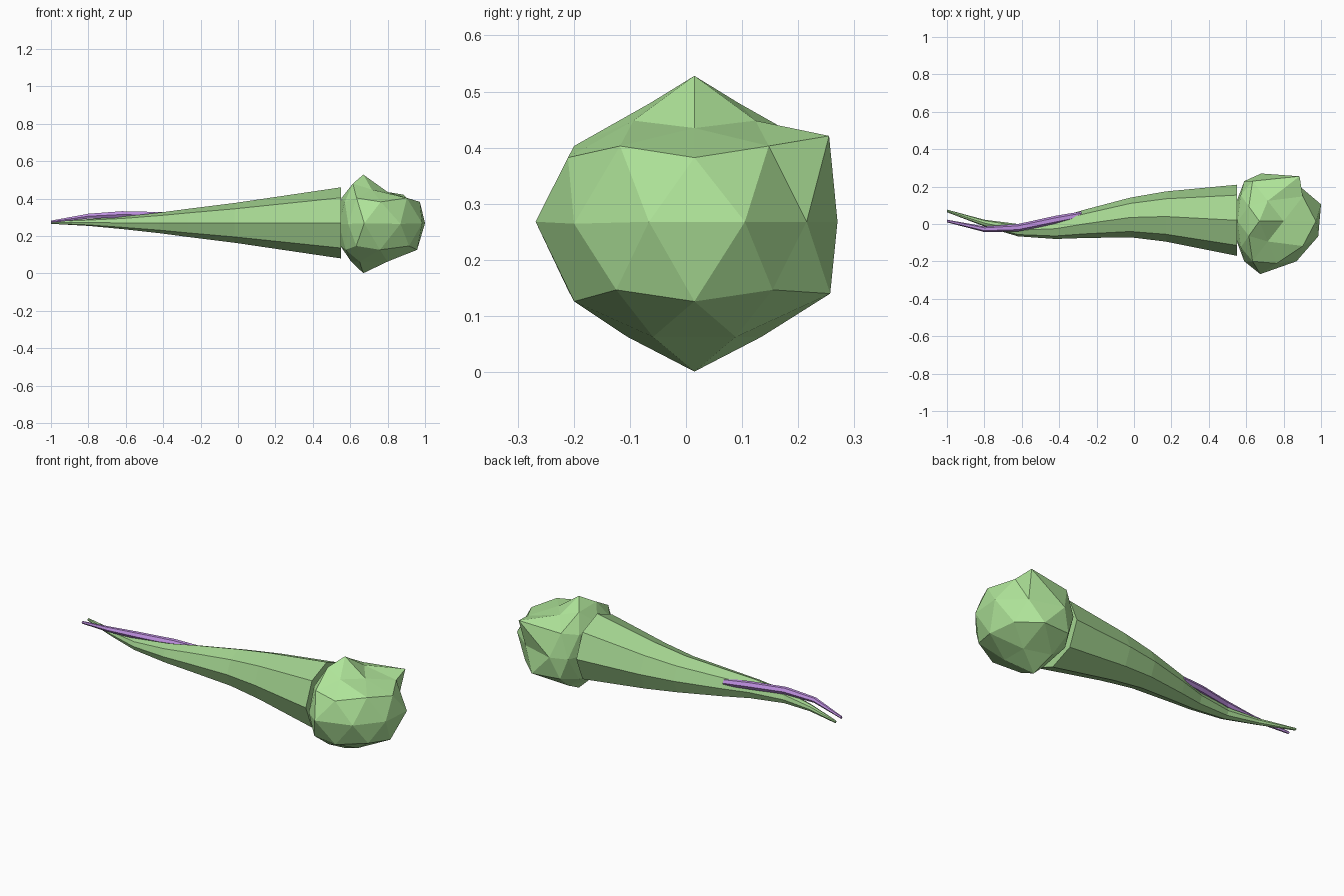
import bpy, bmesh, math
from mathutils import Vector

if "Cube" in bpy.data.objects:
    bpy.data.objects.remove(bpy.data.objects["Cube"])


def material(name, rgb):
    m = bpy.data.materials.new(name)
    m.diffuse_color = (*rgb, 1)
    m.use_nodes = True
    m.node_tree.nodes["Principled BSDF"].inputs["Base Color"].default_value = m.diffuse_color
    return m


def finish(name, bm, mat):
    bmesh.ops.recalc_face_normals(bm, faces=bm.faces)
    me = bpy.data.meshes.new(name)
    bm.to_mesh(me)
    bm.free()
    me.materials.append(mat)
    ob = bpy.data.objects.new(name, me)
    bpy.context.collection.objects.link(ob)
    return ob


def tube(name, stations, sides, mat):
    """Faceted tapering tube; each station is x, y, z, radius."""
    bm = bmesh.new()
    rings = []
    for x, y, z, r in stations:
        rings.append([bm.verts.new((x, y + r * math.cos(a), z + r * math.sin(a)))
                      for a in (2 * math.pi * i / sides for i in range(sides))])
    for a, b in zip(rings, rings[1:]):
        for i in range(sides):
            j = (i + 1) % sides
            bm.faces.new((a[i], a[j], b[j], b[i]))
    bm.faces.new(rings[0])
    bm.faces.new(rings[-1])
    return finish(name, bm, mat)


stem_green = material("stem_green", (0.37, 0.66, 0.28))
head_green = material("head_green", (0.43, 0.78, 0.32))
purple = material("purple", (0.52, 0.28, 0.75))

# Curving stem, thin at the left tip
tube("stem", [(-1, .07, .272, .007), (-.8, .005, .272, .018),
              (-.62, -.033, .27, .033), (-.42, -.025, .27, .055),
              (-.27, 0, .27, .075), (-.02, .035, .27, .106),
              (.17, .04, .27, .134), (.55, .02, .27, .19)], 8, stem_green)

# Purple strand winding over the tip
tube("strand", [(-1, .016, .276, .007), (-.8, -.028, .306, .015),
                (-.62, -.02, .315, .02), (-.42, .022, .309, .022),
                (-.28, .048, .3, .019)], 6, purple)

# Lumpy faceted head: icosphere, flattened toward the stem
bm = bmesh.new()
bmesh.ops.create_icosphere(bm, subdivisions=2, radius=1)
centre = Vector((.67, .015, .2645))
moved = []
for v in bm.verts:
    n = v.co.copy()
    k = 1.0
    if .8 < abs(n.z) < .95:                      # sunken facets around the poles
        k = .9 if n.z < 0 else (.96 if n.x < 0 else .82)
    sx = .338 if n.x > 0 else .137
    moved.append((v, n))
    v.co = centre + Vector((n.x * sx, n.y * .265, n.z * .2635)) * k

# Individual lumps: unit direction -> final position
lumps = [((.276, .85, .447), (.885, .255, .421)),
         ((.263, .809, -.526), (.80, .257, .14)),
         ((0, 1, 0), (.68, .27, .268)),
         ((0, -1, 0), (.675, -.268, .268)),
         ((.588, .809, 0), (.87, .215, .268)),
         ((.526, 0, .851), (.80, .015, .435)),
         ((.951, .309, 0), (1.0, .105, .268)),
         ((.951, -.309, 0), (.985, -.066, .268))]
for d, p in lumps:
    d = Vector(d)
    min(moved, key=lambda t: (t[1] - d).length)[0].co = p
for v in bm.verts:
    v.co.z = max(v.co.z, 0)
finish("head", bm, head_green)
